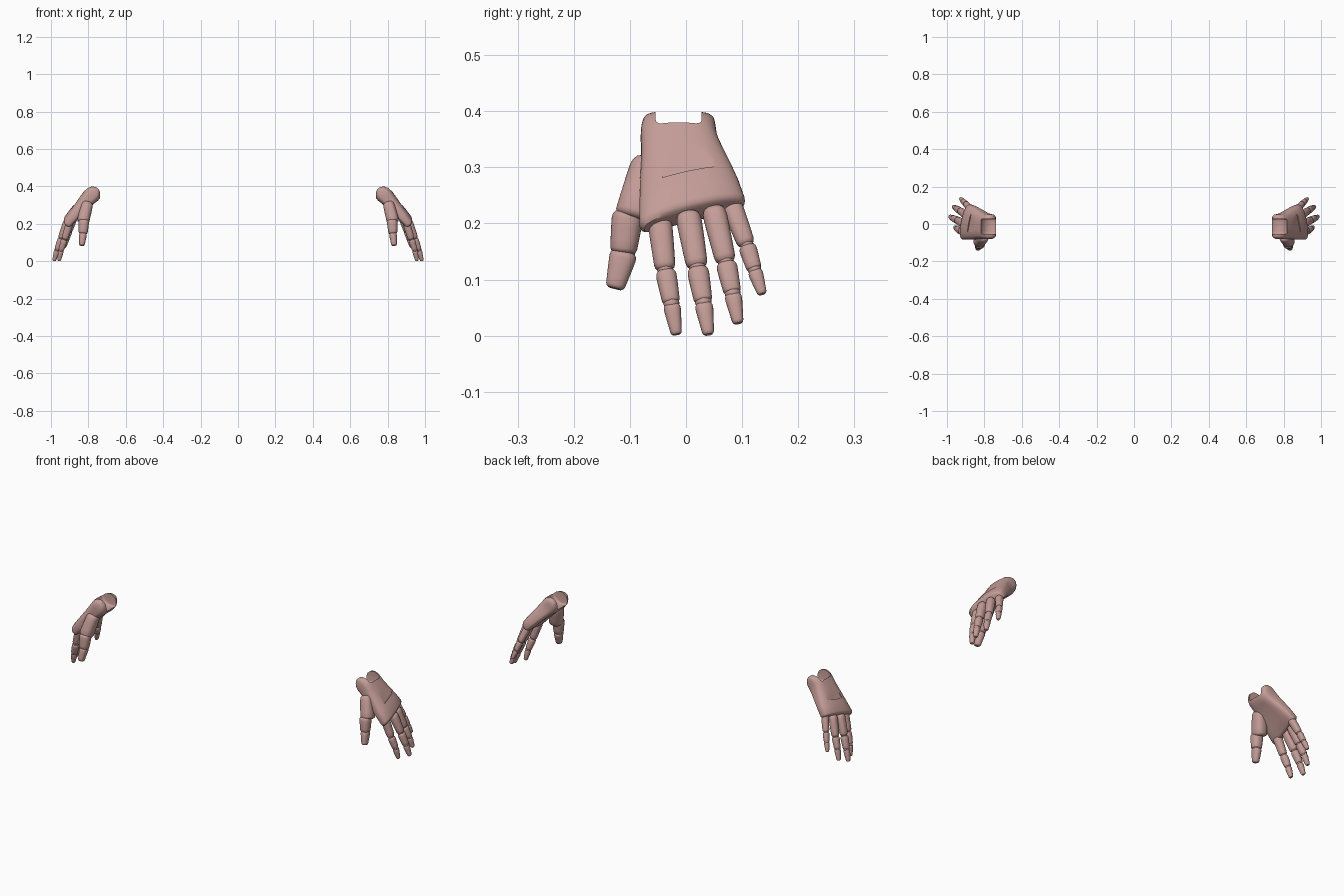
import bpy, bmesh, math
from mathutils import Vector, Matrix

if "Cube" in bpy.data.objects:
    bpy.data.objects.remove(bpy.data.objects["Cube"])

skin = bpy.data.materials.new("dusty_pink")
skin.diffuse_color = (0.55, 0.335, 0.31, 1)
skin.use_nodes = True
skin.node_tree.nodes["Principled BSDF"].inputs["Base Color"].default_value = skin.diffuse_color

AXIS = Vector((0.64, 0, -0.77)).normalized()     # wrist to knuckles
BACK = Vector((0.77, 0, 0.64)).normalized()      # out of the back of the hand
WRIST = Vector((0.78, 0, 0.355))
SIDES = 40


def power(v, e):
    return math.copysign(abs(v) ** e, v)


def ring(center, wide, thick, boxy=0.8, bow=0.0):
    """Rounded-box cross-section; bow arches it towards the back."""
    pts = []
    for i in range(SIDES):
        a = math.tau * i / SIDES
        c, s = power(math.cos(a), boxy), power(math.sin(a), boxy)
        pts.append(center + wide * c + thick * s + thick.normalized() * bow * (1 - c * c))
    return pts


def make(name, bm):
    bmesh.ops.recalc_face_normals(bm, faces=bm.faces)
    me = bpy.data.meshes.new(name)
    bm.to_mesh(me)
    bm.free()
    me.materials.append(skin)
    ob = bpy.data.objects.new(name, me)
    bpy.context.collection.objects.link(ob)
    return ob


def loft(name, rings):
    bm = bmesh.new()
    rows = [[bm.verts.new(p) for p in r] for r in rings]
    for a, b in zip(rows, rows[1:]):
        for i in range(SIDES):
            j = (i + 1) % SIDES
            bm.faces.new((a[i], a[j], b[j], b[i]))
    bm.faces.new(rows[0])
    bm.faces.new(rows[-1])
    return make(name, bm)


def finish(ob):
    bpy.ops.object.select_all(action='DESELECT')
    ob.select_set(True)
    bpy.context.view_layer.objects.active = ob
    bpy.ops.object.shade_smooth_by_angle(angle=math.radians(40))
    ob.modifiers.new("other_hand", 'MIRROR').use_mirror_merge = False


def cut(ob, cutter):
    m = ob.modifiers.new("cut", 'BOOLEAN')
    m.operation, m.solver, m.object = 'DIFFERENCE', 'EXACT', cutter
    bpy.context.view_layer.objects.active = ob
    bpy.ops.object.modifier_apply(modifier=m.name)
    bpy.data.objects.remove(cutter)


# Palm: distance along axis, front y, rear y, half thickness, tilt, bow
sections = [(-0.045, -0.068, 0.042, 0.010, 0, 0), (-0.040, -0.073, 0.047, 0.022, 0, 0),
            (-0.030, -0.077, 0.051, 0.034, 0, 0), (-0.015, -0.080, 0.053, 0.043, 0, 0),
            (0.004, -0.081, 0.055, 0.045, 0, 0.001), (0.025, -0.080, 0.060, 0.042, 0.1, 0.003),
            (0.055, -0.080, 0.070, 0.038, 0.3, 0.005), (0.090, -0.082, 0.082, 0.035, 0.5, 0.007),
            (0.130, -0.083, 0.094, 0.032, 0.75, 0.009), (0.176, -0.083, 0.105, 0.029, 1, 0.010),
            (0.184, -0.080, 0.102, 0.025, 1, 0.010), (0.188, -0.074, 0.096, 0.019, 1, 0.010)]
rings = []
for u, y0, y1, t, tilt, bow in sections:
    c = WRIST + AXIS * u + Vector((0, (y0 + y1) / 2, 0))
    wide = Vector((0, (y1 - y0) / 2, 0)) - AXIS * 0.027 * tilt
    rings.append(ring(c, wide, BACK * t, 0.6, bow))
palm = loft("palm", rings)

# Hollow between the two wrist prongs
bm = bmesh.new()
bmesh.ops.create_cone(bm, cap_ends=True, segments=48, radius1=0.055, radius2=0.055, depth=0.082,
                      matrix=Matrix.Translation((0.765, -0.013, 0.39)) @ Matrix.Rotation(math.pi / 2, 4, 'X'))
bmesh.ops.bevel(bm, geom=[e for e in bm.edges if abs(e.verts[0].co.y - e.verts[1].co.y) < 1e-5],
                offset=0.01, segments=3, affect='EDGES', profile=0.5)
cut(palm, make("wrist_hollow", bm))

# Shallow panel on the back of the hand, deepening towards the knuckles
bm = bmesh.new()
verts = {}
for u, n in ((0.035, 0.046), (0.115, 0.035)):
    for y in (-0.042, 0.05):
        for h in (0, 0.05):
            p = WRIST + AXIS * (u - (y * 0.28 if u > 0.1 else 0)) + BACK * (n + h)
            bm.verts.new(p + Vector((0, y, 0)))
bmesh.ops.convex_hull(bm, input=bm.verts[:])
cut(palm, make("back_panel", bm))
finish(palm)


def segment(name, a, b, ra, rb, flat=0.95, start=0.0, side=Vector((0, 1, 0))):
    """Tapered finger bone with rounded ends."""
    a, b = Vector(a), Vector(b)
    d = (b - a).normalized()
    a = a - d * start
    n = d.cross(side).normalized()
    if n.x < 0:
        n = -n
    w = n.cross(d).normalized()
    length = (b - a).length
    rings = []
    for t, s in ((0, 0.62), (0.03, 0.82), (0.09, 0.96), (0.18, 1.02), (0.4, 1.02),
                 (0.7, 1.0), (0.9, 0.98), (0.96, 0.9), (1, 0.68)):
        r = (ra + (rb - ra) * t) * s
        rings.append(ring(a + d * length * t, w * r, n * r * flat, 0.85))
    finish(loft(name, rings))


def ball(name, p, r):
    bm = bmesh.new()
    bmesh.ops.create_uvsphere(bm, u_segments=20, v_segments=12, radius=r,
                              matrix=Matrix.Translation(p))
    finish(make(name, bm))


# Fingers: knuckle, two joints and tip, then base radius
fingers = {
    "index": ([(0.902, -0.046, 0.197), (0.927, -0.037, 0.118), (0.946, -0.026, 0.058), (0.957, -0.017, 0.002)], 0.0215),
    "middle": ([(0.914, 0.005, 0.208), (0.945, 0.020, 0.123), (0.967, 0.031, 0.060), (0.984, 0.040, 0.002)], 0.0225),
    "ring": ([(0.902, 0.051, 0.217), (0.930, 0.071, 0.132), (0.950, 0.083, 0.076), (0.965, 0.093, 0.022)], 0.0215),
    "little": ([(0.878, 0.084, 0.226), (0.900, 0.108, 0.162), (0.914, 0.122, 0.118), (0.928, 0.136, 0.074)], 0.0185),
}
for name, (pts, r) in fingers.items():
    radii = ((1.0, 0.88), (0.86, 0.74), (0.74, 0.46))
    for k in range(3):
        segment(f"{name}_finger_bone_{k + 1}", pts[k], pts[k + 1], r * radii[k][0], r * radii[k][1],
                start=0.012 if k == 0 else -0.002)
        if k:
            ball(f"{name}_finger_joint_{k}", pts[k], r * 0.66)

# Thumb: broad base, middle bone and tip
segment("thumb_base", (0.803, -0.062, 0.315), (0.830, -0.093, 0.207), 0.032, 0.037, 0.92)
segment("thumb_bone", (0.824, -0.103, 0.222), (0.828, -0.112, 0.147), 0.028, 0.024, 1.0)
segment("thumb_tip", (0.828, -0.110, 0.150), (0.835, -0.127, 0.084), 0.025, 0.017, 0.85)
ball("thumb_joint", (0.827, -0.109, 0.150), 0.019)
